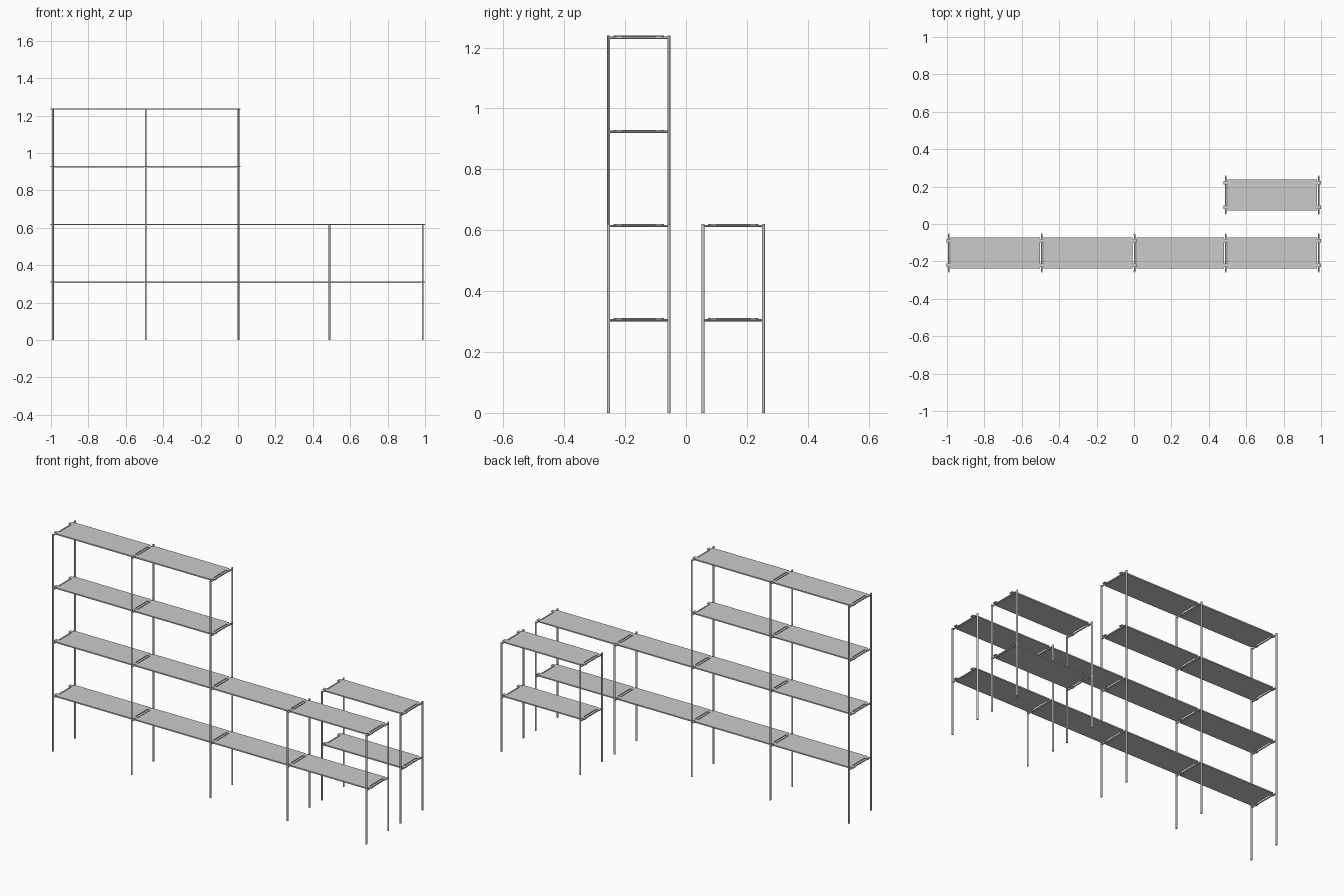
import bpy

if "Cube" in bpy.data.objects:
    bpy.data.objects.remove(bpy.data.objects["Cube"])

STEP = 0.309          # vertical distance between shelves
POST_R = 0.005
HALF_DEPTH = 0.099    # post offset from the row centre line
XS = [-0.99, -0.493, 0.003, 0.49, 0.988]


def box(name, x0, x1, y0, y1, z0, z1):
    bpy.ops.mesh.primitive_cube_add(size=1, location=((x0 + x1) / 2, (y0 + y1) / 2, (z0 + z1) / 2))
    ob = bpy.context.object
    ob.name = name
    ob.scale = (x1 - x0, y1 - y0, z1 - z0)
    bpy.ops.object.transform_apply(location=False, rotation=False, scale=True)


def rod(name, loc, length, radius, along_y=False):
    bpy.ops.mesh.primitive_cylinder_add(vertices=12, radius=radius, depth=length, location=loc,
                                        rotation=(1.5707963 if along_y else 0, 0, 0))
    bpy.context.object.name = name
    bpy.ops.object.shade_smooth_by_angle()


def ladder(x, y, levels):
    # two posts joined by a rung under every shelf
    top = levels * STEP + 0.003
    for s in (-1, 1):
        rod("post", (x, y + s * HALF_DEPTH, top / 2), top, POST_R)
    for i in range(1, levels + 1):
        rod("rung", (x, y, i * STEP - 0.004), 2 * HALF_DEPTH, 0.004, True)
        # hooks that lap over the rung
        for s in (-1, 1):
            yc = y + s * 0.065
            box("shelf_hook", x - 0.0115, x + 0.0115, yc - 0.010, yc + 0.010,
                i * STEP - 0.002, i * STEP + 0.003)


def shelves(xa, xb, y, levels):
    # thin panels between neighbouring ladders
    for i in range(1, levels + 1):
        box("shelf", xa + 0.010, xb - 0.010, y - 0.083, y + 0.083,
            i * STEP - 0.004, i * STEP + 0.003)


# front row: tall on the left, low on the right
for x, n in zip(XS, (4, 4, 4, 2, 2)):
    ladder(x, -0.155, n)
for k, n in enumerate((4, 4, 2, 2)):
    shelves(XS[k], XS[k + 1], -0.155, n)

# separate low unit behind
for x in XS[3:]:
    ladder(x, 0.155, 2)
shelves(XS[3], XS[4], 0.155, 2)
